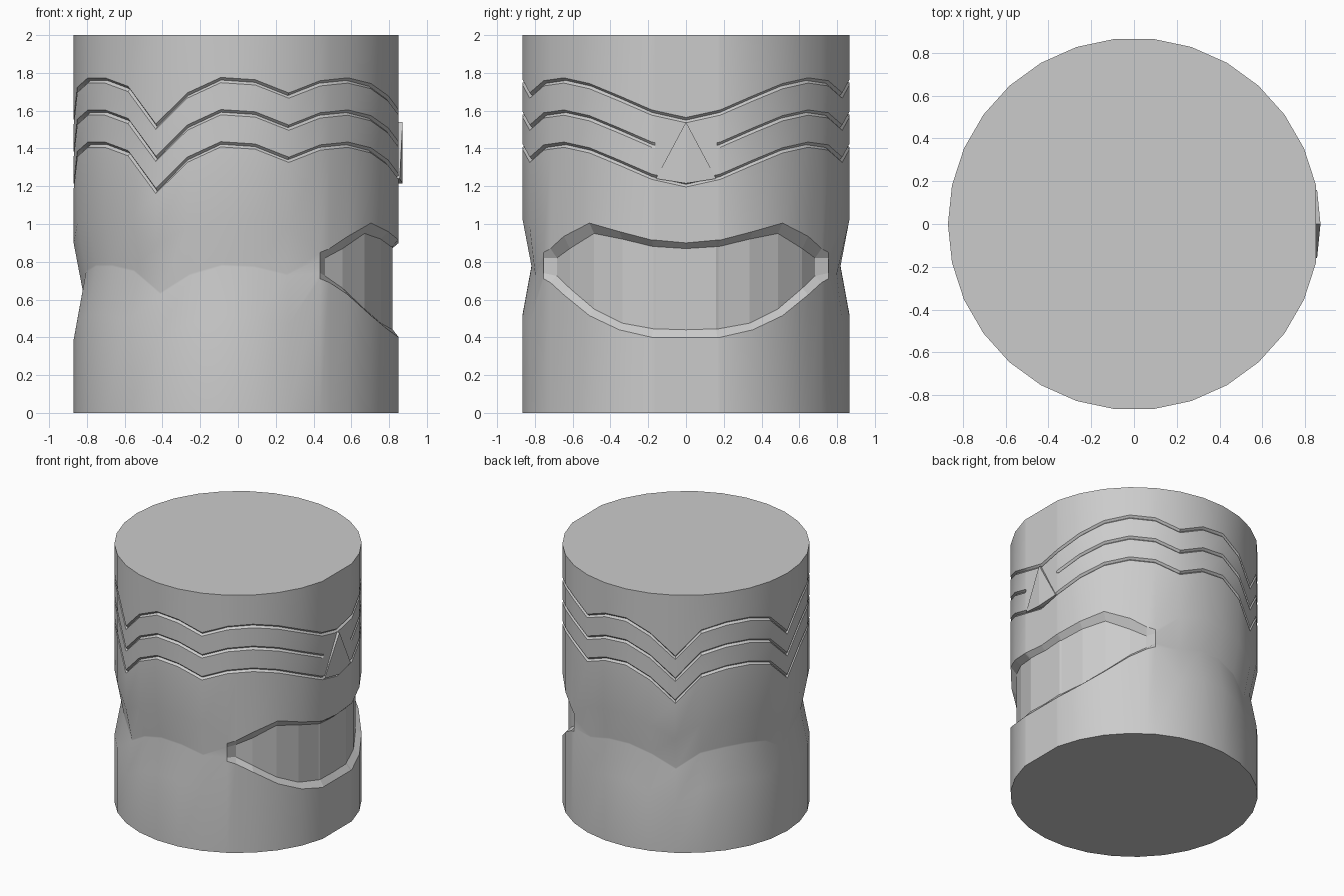
import bpy, bmesh
from math import cos, sin, radians

if "Cube" in bpy.data.objects:
    bpy.data.objects.remove(bpy.data.objects["Cube"])

R = 0.87
HALF = [0, 11, 12, 24, 36, 48, 56, 60, 72, 84, 96, 108, 120, 132, 144, 156, 168, 180]
# wavy groove height every 12 degrees, from face centre round to the back
WAVE = [1.55, 1.59, 1.665, 1.73, 1.76, 1.745, 1.68, 1.75, 1.762,
        1.68, 1.515, 1.715, 1.76, 1.76, 1.71, 1.54]
# mouth: outer bottom, inner bottom, inner top, outer top
MOUTH = {0: (.40, .44, .87, .90), 11: (.40, .445, .88, .915), 12: (.40, .445, .88, .915),
         24: (.44, .475, .92, .96), 36: (.515, .55, .95, 1.005), 48: (.625, .66, .87, .935),
         56: (.69, .725, .82, .87), 60: (.71, .74, .82, .85)}


def wave(a):
    i = min(int(a // 12), 14)
    t = a / 12 - i
    return WAVE[i] * (1 - t) + WAVE[i + 1] * t


def outer_radius(a):
    if a < 12:
        return R * cos(radians(12)) / cos(radians(a))
    return R * cos(radians(6)) / cos(radians(a % 12 - 6))


def column(a):
    """Vertical (z, radius) profile of the body at angle a."""
    r = outer_radius(a)
    if a in MOUTH:
        z = MOUTH[a]
        d = 0 if a == 60 else 0.035 if a < 12 else 0.042
    else:
        w = 0.78 + 0.6 * (wave(a) - 1.76)
        z = (w - 0.26, w - 0.005, w + 0.005, w + 0.25)
        d = 0.03 if a == 72 else 0.047
    rows = [(0, r), (z[0], r), (z[1], r - d), (z[2], r - d), (z[3], r)]
    for k in (2, 1, 0):
        g = wave(a) - 0.17 * k
        depth = 0 if k == 1 and a < 12 else 0.015
        rows += [(g - 0.014, r), (g, r - depth), (g + 0.014, r)]
    return rows + [(2, r)]


def finish(name, bm):
    bmesh.ops.recalc_face_normals(bm, faces=bm.faces)
    me = bpy.data.meshes.new(name)
    bm.to_mesh(me)
    bm.free()
    ob = bpy.data.objects.new(name, me)
    bpy.context.collection.objects.link(ob)
    return ob


# body with recessed mouth, pinched waist and three grooves
bm = bmesh.new()
angles = [(a, 1) for a in HALF] + [(a, -1) for a in HALF[-2:0:-1]]
cols = [[bm.verts.new((p * cos(radians(a)), s * p * sin(radians(a)), z))
         for z, p in column(a)] for a, s in angles]
n = len(cols)
floor = []
for i in range(n):
    c, d = cols[i], cols[(i + 1) % n]
    for j in range(len(c) - 1):
        f = bm.faces.new((c[j], d[j], d[j + 1], c[j + 1]))
        if j in (1, 2, 3) and max(angles[i][0], angles[(i + 1) % n][0]) <= 60:
            floor.append(len(bm.faces) - 1)
bm.faces.new([c[0] for c in cols])
bm.faces.new([c[-1] for c in cols])
body = finish("body", bm)
bpy.context.view_layer.objects.active = body
body.select_set(True)
bpy.ops.object.shade_smooth_by_angle(angle=radians(25))
for k in floor:
    body.data.polygons[k].use_smooth = False

# raised triangular nose with a central ridge
bm = bmesh.new()
outline = [(0.872, 0, 1.54), (0.856, 0.16, 1.24), (0.872, 0, 1.215), (0.856, -0.16, 1.24)]
front = [bm.verts.new(p) for p in outline]
back = [bm.verts.new((x - 0.04, y, z)) for x, y, z in outline]
for q in (front, back):
    bm.faces.new((q[0], q[1], q[2]))
    bm.faces.new((q[0], q[2], q[3]))
for i in range(4):
    k = (i + 1) % 4
    bm.faces.new((front[i], front[k], back[k], back[i]))
finish("nose", bm)
